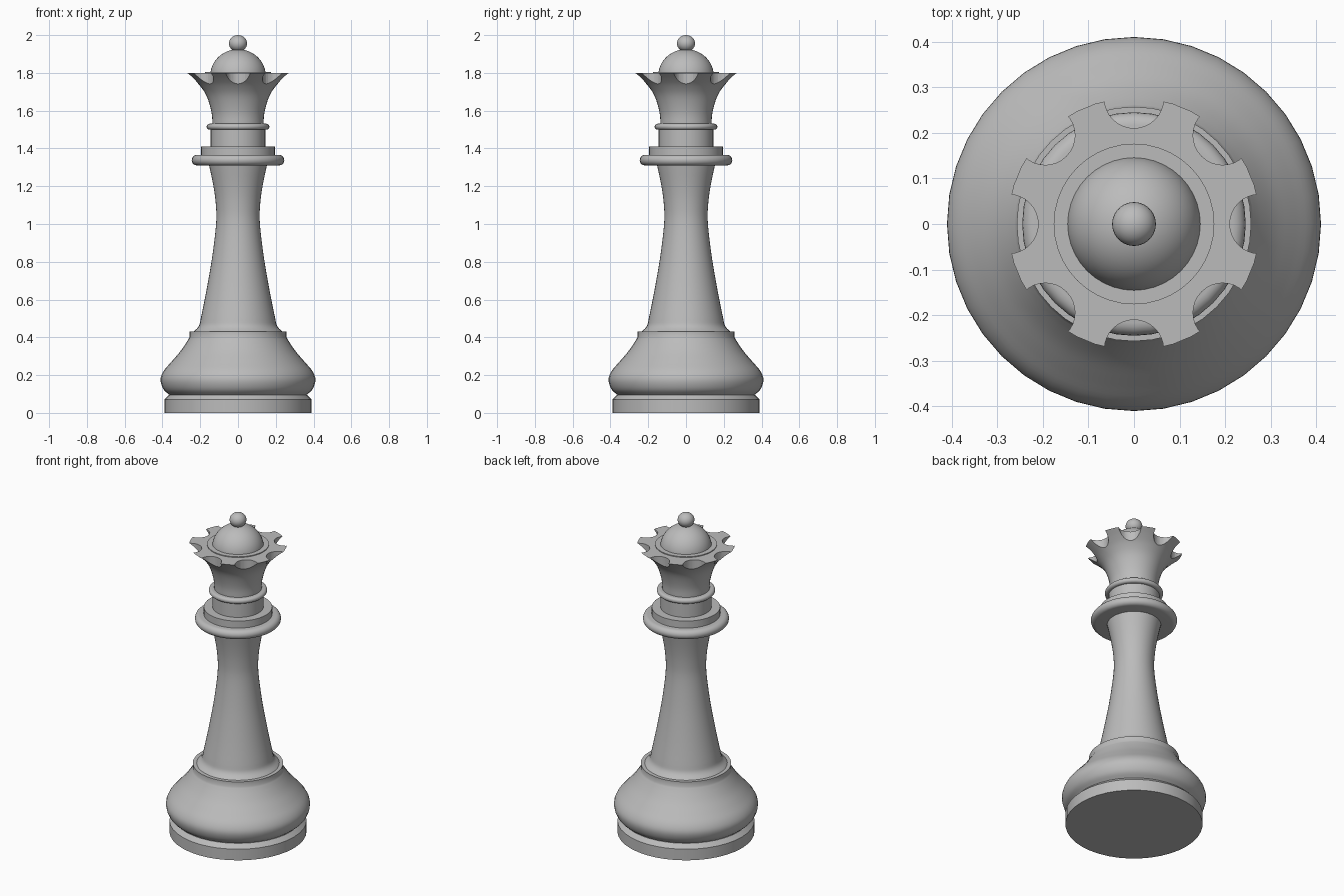
import bpy, bmesh, math
from mathutils import Vector, Matrix

if "Cube" in bpy.data.objects:
    bpy.data.objects.remove(bpy.data.objects["Cube"], do_unlink=True)

SIDES = 40
grey = bpy.data.materials.new("stone_grey")
grey.use_nodes = True
colour = (0.5, 0.5, 0.5, 1)
grey.diffuse_color = colour
grey.node_tree.nodes["Principled BSDF"].inputs["Base Color"].default_value = colour


def smooth_path(points, steps=4):
    """Pass a smooth curve through a few (radius, height) points."""
    p = [Vector(q) for q in points]
    p = [2 * p[0] - p[1]] + p + [2 * p[-1] - p[-2]]
    path = []
    for a, b, c, d in zip(p, p[1:], p[2:], p[3:]):
        for i in range(steps):
            t = i / steps
            path.append((2 * b + (c - a) * t + (2 * a - 5 * b + 4 * c - d) * t**2
                         + (3 * b - a - 3 * c + d) * t**3) / 2)
    return [tuple(q) for q in path] + [tuple(points[-1])]


def arc(radius, height, rx, rz, start, end, steps=10):
    """Elliptical arc in the profile plane, angles in degrees."""
    angles = [math.radians(start + (end - start) * i / steps) for i in range(steps + 1)]
    return [(max(0, radius + rx * math.cos(a)), height + rz * math.sin(a)) for a in angles]


def add_object(name, bm):
    mesh = bpy.data.meshes.new(name)
    bm.to_mesh(mesh)
    bm.free()
    obj = bpy.data.objects.new(name, mesh)
    bpy.context.collection.objects.link(obj)
    mesh.materials.append(grey)
    return obj


def shade(obj):
    bpy.ops.object.select_all(action='DESELECT')
    obj.select_set(True)
    bpy.context.view_layer.objects.active = obj
    bpy.ops.object.shade_smooth_by_angle(angle=math.radians(32))


def lathe(name, profile):
    """Turn a profile about the z axis, closing it onto the axis."""
    profile = [(0, profile[0][1])] + list(profile) + [(0, profile[-1][1])]
    bm = bmesh.new()
    verts = [bm.verts.new((r, 0, z)) for r, z in profile]
    edges = [bm.edges.new(pair) for pair in zip(verts, verts[1:])]
    bmesh.ops.spin(bm, geom=verts + edges, cent=(0, 0, 0), axis=(0, 0, 1),
                   angle=math.tau, steps=SIDES, use_merge=False)
    bmesh.ops.remove_doubles(bm, verts=bm.verts, dist=0.0002)
    bmesh.ops.recalc_face_normals(bm, faces=bm.faces)
    obj = add_object(name, bm)
    shade(obj)
    return obj


# Foot and swelling base
lathe("foot", [(0.39, 0), (0.39, 0.07), (0.365, 0.095)])
lathe("base", smooth_path([(0.36, 0.093), (0.395, 0.125), (0.41, 0.175), (0.395, 0.22),
                           (0.355, 0.268), (0.31, 0.32), (0.278, 0.365), (0.257, 0.4)])
      + [(0.257, 0.43)])

# Waisted shaft
lathe("shaft", smooth_path([(0.235, 0.43), (0.207, 0.46), (0.195, 0.51), (0.165, 0.66),
                            (0.136, 0.83), (0.116, 1.0), (0.117, 1.1), (0.13, 1.2),
                            (0.155, 1.32)]))

# Collar and neck rings
lathe("collar", arc(0.217, 1.338, 0.028, 0.028, -90, 90))
lathe("collar_step", [(0.195, 1.35), (0.195, 1.41)])
lathe("neck", [(0.145, 1.4), (0.145, 1.52)])
lathe("neck_ring", arc(0.15, 1.515, 0.016, 0.016, -90, 90))

# Flared crown
crown = lathe("crown", smooth_path([(0.135, 1.52), (0.14, 1.59), (0.165, 1.675),
                                    (0.2, 1.73), (0.238, 1.768), (0.277, 1.8)]))

# Eight scallops cut from the crown rim
bm = bmesh.new()
for i in range(8):
    place = Matrix.Rotation(i * math.tau / 8, 4, 'Z') @ Matrix.Translation((0.275, 0, 1.75))
    bmesh.ops.create_cone(bm, cap_ends=True, segments=32, radius1=0.065, radius2=0.065,
                          depth=0.3, matrix=place)
cutter = add_object("scallop_cutter", bm)
cutter.hide_render = True
cut = crown.modifiers.new("scallops", 'BOOLEAN')
cut.operation = 'DIFFERENCE'
cut.solver = 'EXACT'
cut.object = cutter
bpy.context.view_layer.objects.active = crown
bpy.ops.object.modifier_apply(modifier=cut.name)
bpy.data.objects.remove(cutter, do_unlink=True)
shade(crown)

# Dome, its seat and the finial
lathe("dome_seat", [(0.176, 1.79), (0.176, 1.805)])
lathe("dome", arc(0, 1.785, 0.147, 0.14, 0, 90, 12))
lathe("finial", arc(0, 1.956, 0.048, 0.044, -90, 90, 14))
